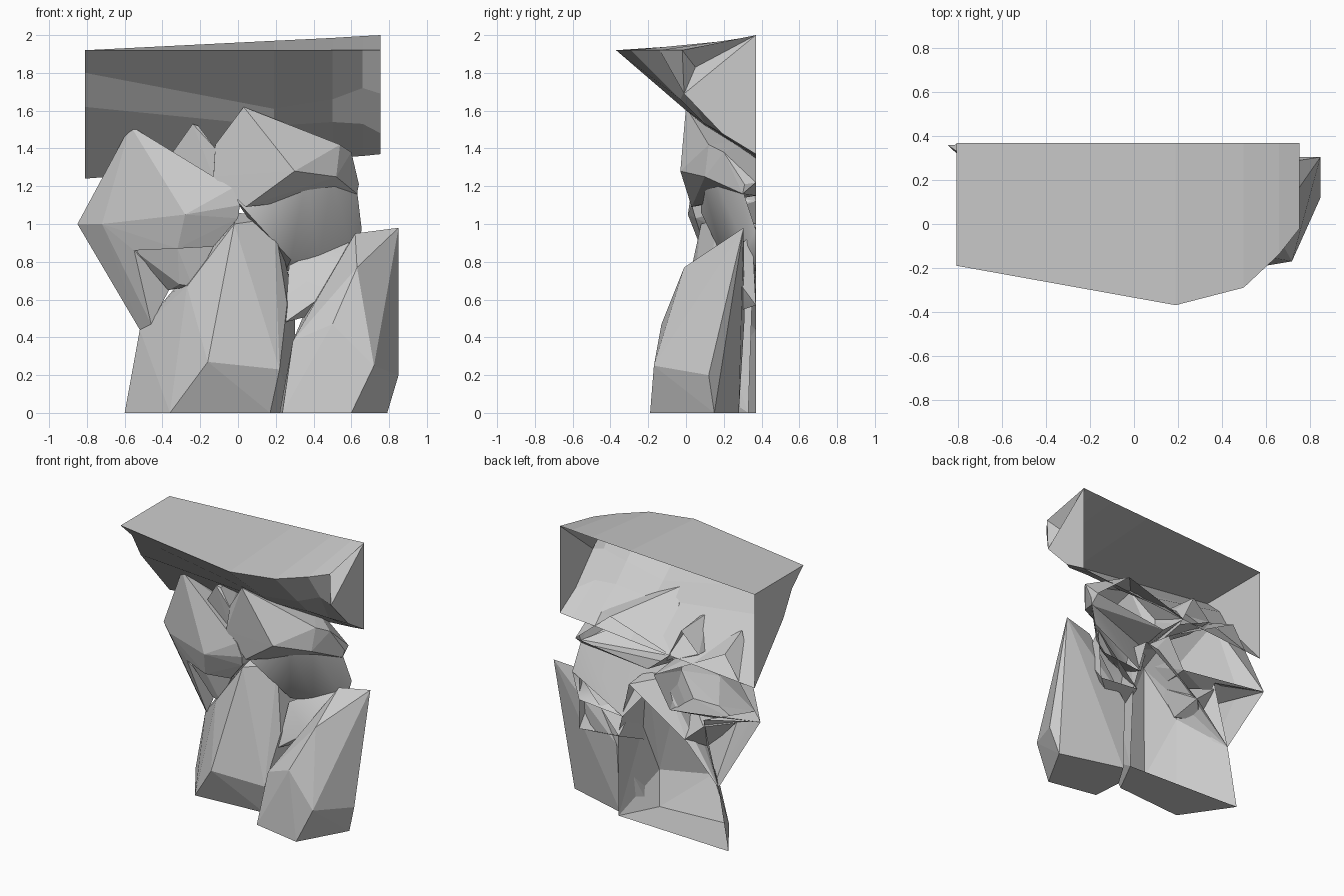
import bpy, bmesh

def finish(bm, name, smooth=False):
    bmesh.ops.recalc_face_normals(bm, faces=bm.faces)
    me = bpy.data.meshes.new(name)
    bm.to_mesh(me)
    bm.free()
    ob = bpy.data.objects.new(name, me)
    bpy.context.collection.objects.link(ob)
    if smooth:
        for p in me.polygons:
            p.use_smooth = True
        bpy.context.view_layer.objects.active = ob
        ob.select_set(True)
        bpy.ops.object.shade_smooth_by_angle(angle=0.6)
        ob.select_set(False)
    return ob

def rock(name, pts, open_back=True, smooth=False):
    """Faceted boulder: hull of a few corner points, open where it meets the back plane."""
    bm = bmesh.new()
    for p in pts:
        bm.verts.new(p)
    bmesh.ops.convex_hull(bm, input=bm.verts[:])
    bmesh.ops.delete(bm, geom=[v for v in bm.verts if not v.link_faces], context='VERTS')
    bmesh.ops.recalc_face_normals(bm, faces=bm.faces)
    if open_back:
        back = [f for f in bm.faces if all(v.co.y > 0.325 for v in f.verts)]
        bmesh.ops.delete(bm, geom=back, context='FACES')
    return finish(bm, name, smooth)

# Overhanging cap slab: cross-sections lofted along x, open at the back
sections = [
    (-0.81, [(.37, 1.92), (-.19, 1.92), (-.06, 1.80), (.04, 1.62), (.37, 1.24)]),
    (0.19, [(.37, 1.97), (-.37, 1.92), (-.01, 1.61), (.10, 1.52), (.37, 1.32)]),
    (0.50, [(.37, 1.985), (-.29, 1.92), (-.03, 1.66), (.09, 1.54), (.37, 1.35)]),
    (0.66, [(.37, 1.995), (-.14, 1.92), (.00, 1.72), (.10, 1.53), (.37, 1.36)]),
    (0.755, [(.37, 2.0), (-.02, 1.92), (-.01, 1.69), (.19, 1.48), (.37, 1.37)]),
]
bm = bmesh.new()
rings = [[bm.verts.new((x, y, z)) for y, z in prof] for x, prof in sections]
for a, b in zip(rings, rings[1:]):
    for i in range(len(a) - 1):
        bm.faces.new((a[i], a[i + 1], b[i + 1], b[i]))
bm.faces.new(rings[0])
# right end is chipped: notch under the top edge
chip = bm.verts.new((.66, .05, 1.83))
end = rings[-1]
for i in range(2):
    bm.faces.new((end[i], end[i + 1], chip))
bm.faces.new((end[2], end[0], chip))
bm.faces.new((end[2], end[3], end[4], end[0]))
finish(bm, "cap_slab")

# Tall lower middle boulder
rock("lower_middle_rock", [
    (-.60, .37, 0), (-.36, .02, 0), (.17, .06, 0), (.31, .33, 0),
    (-.52, .37, .44), (-.36, .17, .45), (-.16, -.08, .27), (.22, -.01, .23),
    (-.27, .13, .67), (-.02, .08, 1.0), (.19, .18, 1.03), (0, .26, 1.06),
    (.26, .12, .58), (.25, .2, .3), (-.27, .37, .70), (.20, .37, 1.0),
    (.30, .35, .60)])

# Lower right boulder, its back slanting forward at the outer foot
rock("lower_right_rock", [
    (.235, -.12, 0), (.60, -.19, 0), (.79, .15, 0), (.33, .28, 0),
    (.85, .12, .20), (.85, .305, .98), (.72, -.17, .25), (.22, .10, 0),
    (.29, -.07, .38), (.50, -.13, .47), (.63, -.01, .77), (.62, .27, .95),
    (.34, .31, .50)], open_back=False)

# Hollowed shoulder between the lower boulders
rock("lower_right_shoulder", [
    (.25, .10, .48), (.27, .21, .62), (.27, .20, .78), (.41, .24, .82),
    (.60, .28, .88), (.60, .20, .80), (.45, .13, .62), (.60, .37, .57),
    (.28, .37, .60), (.61, .35, .95)], smooth=True)

# Upper left boulder: main block, left flank and hanging jaw
rock("upper_left_rock", [
    (-.85, .36, 1.0), (-.57, .17, 1.52), (-.72, .24, 1.0), (-.55, .2, .86),
    (-.32, .08, .87), (-.28, .01, 1.05), (-.03, .03, 1.19), (.01, .03, 1.10),
    (0, .05, 1.03), (-.13, .1, .88), (-.57, .37, 1.42), (0, .37, 1.12),
    (-.13, .37, .90)])
rock("upper_left_flank", [
    (-.85, .36, 1.0), (-.72, .24, 1.0), (-.55, .2, .86), (-.46, .30, .47),
    (-.52, .37, .44), (-.36, .27, .66), (-.40, .37, .90)])
rock("upper_left_jaw", [
    (-.55, .22, .86), (-.32, .09, .87), (-.13, .11, .88), (-.24, .14, .67),
    (-.31, .15, .68), (-.37, .25, .65), (-.25, .37, .72), (-.40, .37, .85)])

# Small wedge filling the gap under the slab
rock("gap_wedge", [
    (-.36, .15, 1.36), (-.24, .09, 1.53), (-.21, .1, 1.52), (-.12, .08, 1.40),
    (-.12, .1, 1.22), (-.36, .37, 1.36), (-.22, .37, 1.50), (-.10, .37, 1.25)])

# Upper right boulder
rock("upper_right_rock", [
    (.03, 0, 1.62), (.30, -.03, 1.28), (.04, .03, 1.09), (-.13, .05, 1.25),
    (-.12, .08, 1.42), (.54, .12, 1.42), (.60, .2, 1.38), (.64, .31, 1.21),
    (.63, .3, 1.16), (.52, .1, 1.25), (.35, .37, 1.45), (.63, .37, 1.22),
    (-.13, .37, 1.30), (.05, .37, 1.15)])

# Rounded recessed rock beneath it
rock("recessed_rock", [
    (-.03, .10, 1.15), (.05, .08, 1.06), (.20, .08, 1.20), (.36, .08, 1.25),
    (.50, .15, 1.24), (.63, .30, 1.18), (.655, .37, .97), (.60, .32, .87),
    (.43, .25, .82), (.28, .20, .81), (.18, .17, 1.0), (.25, .37, .75),
    (.60, .37, .78)], smooth=True)
